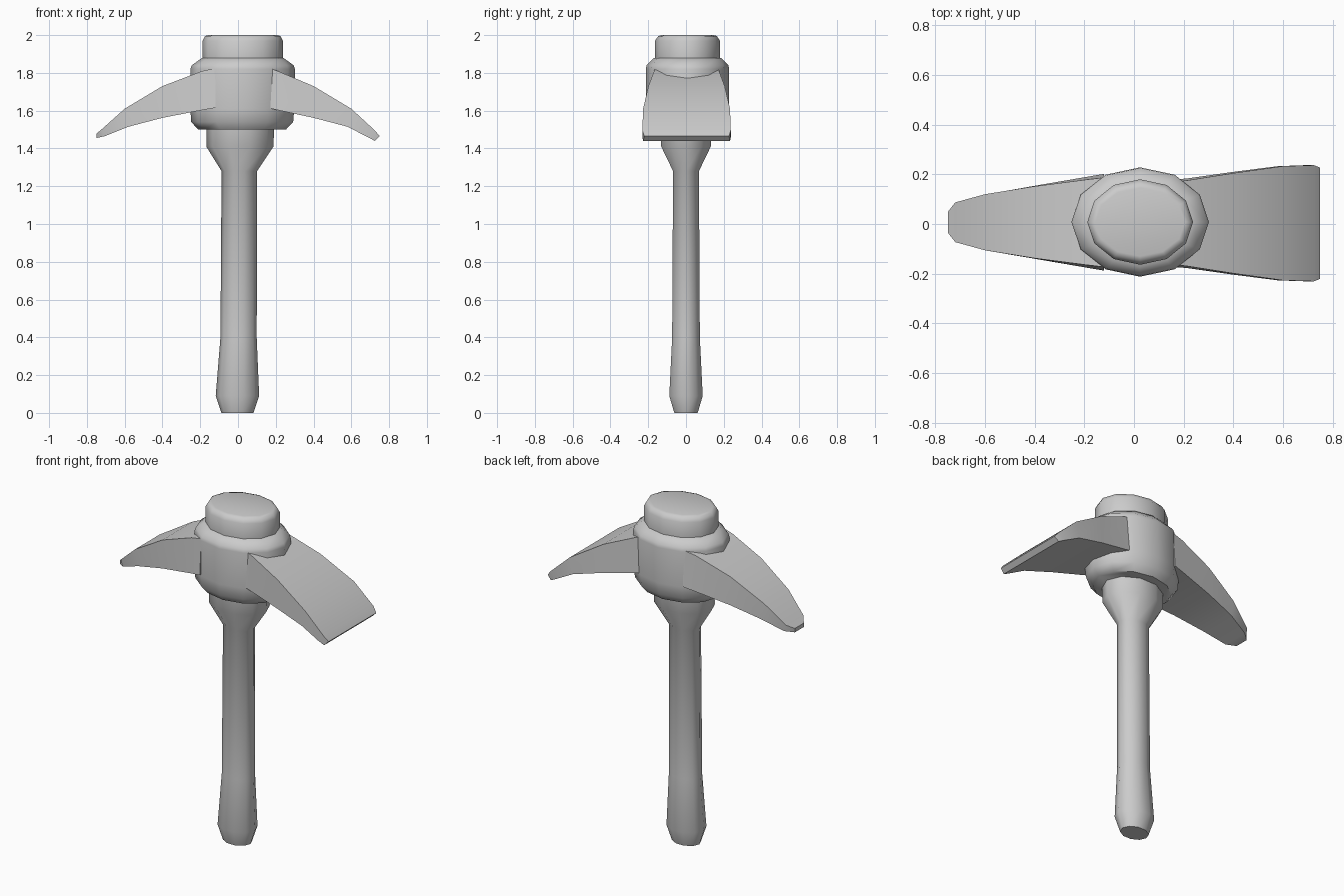
import bpy, bmesh
from math import cos, sin, pi, radians


def loft(name, rings, angle):
    """Skin a list of equal-length vertex rings and cap both ends."""
    bm = bmesh.new()
    loops = [[bm.verts.new(p) for p in ring] for ring in rings]
    n = len(loops[0])
    for a, b in zip(loops, loops[1:]):
        for i in range(n):
            j = (i + 1) % n
            bm.faces.new((a[i], a[j], b[j], b[i]))
    bm.faces.new(loops[0][::-1])
    bm.faces.new(loops[-1])
    bmesh.ops.recalc_face_normals(bm, faces=bm.faces)
    mesh = bpy.data.meshes.new(name)
    bm.to_mesh(mesh)
    bm.free()
    obj = bpy.data.objects.new(name, mesh)
    bpy.context.collection.objects.link(obj)
    bpy.ops.object.select_all(action='DESELECT')
    obj.select_set(True)
    bpy.context.view_layer.objects.active = obj
    bpy.ops.object.shade_smooth_by_angle(angle=radians(angle))
    return obj


def oval_loft(name, profile, sides, cy=0.0, angle=50):
    """Profile rows: z, x centre, x radius, y radius."""
    rings = [[(cx + rx * cos(2 * pi * i / sides), cy + ry * sin(2 * pi * i / sides), z)
              for i in range(sides)] for z, cx, rx, ry in profile]
    return loft(name, rings, angle)


def blade(name, sections, cy=0.007):
    """Section rows: x, top z, bottom z, top half width, bottom half width."""
    rings = [[(x, cy - wt, zt), (x, cy + wt, zt), (xb, cy + wb, zb), (xb, cy - wb, zb)]
             for x, xb, zt, zb, wt, wb in sections]
    return loft(name, rings, 30)


# Wooden handle with flared foot and shoulder
oval_loft("handle", [
    (0.00, -0.003, 0.085, 0.065), (0.09, -0.003, 0.115, 0.093),
    (0.40, 0.003, 0.096, 0.077), (1.28, 0.007, 0.094, 0.072),
    (1.41, 0.010, 0.178, 0.138), (1.55, 0.012, 0.180, 0.140)], 10)

# Handle end poking out above the head
oval_loft("handle_top", [
    (1.80, 0.025, 0.213, 0.172), (1.88, 0.025, 0.213, 0.172),
    (1.97, 0.025, 0.213, 0.172), (1.995, 0.025, 0.200, 0.155),
    (2.00, 0.025, 0.180, 0.138)], 12, 0.008)

# Metal socket around the handle
oval_loft("head_collar", [
    (1.50, 0.022, 0.232, 0.180), (1.54, 0.022, 0.270, 0.212),
    (1.61, 0.023, 0.275, 0.220), (1.82, 0.025, 0.277, 0.220),
    (1.84, 0.025, 0.270, 0.217), (1.88, 0.025, 0.215, 0.178)], 12, 0.008)

# Narrow pick blade: x top, x bottom, z top, z bottom, half widths top and bottom
blade("pick_blade", [
    (-0.12, -0.12, 1.825, 1.615, 0.180, 0.195), (-0.19, -0.19, 1.81, 1.603, 0.172, 0.183),
    (-0.40, -0.40, 1.73, 1.562, 0.145, 0.147), (-0.60, -0.58, 1.61, 1.515, 0.113, 0.115),
    (-0.72, -0.705, 1.503, 1.465, 0.080, 0.080), (-0.75, -0.75, 1.478, 1.455, 0.042, 0.042)])

# Wide adze blade
blade("adze_blade", [
    (0.14, 0.14, 1.835, 1.62, 0.165, 0.175), (0.21, 0.21, 1.81, 1.603, 0.172, 0.180),
    (0.40, 0.40, 1.73, 1.562, 0.202, 0.207), (0.60, 0.58, 1.61, 1.515, 0.230, 0.230),
    (0.725, 0.69, 1.495, 1.458, 0.234, 0.234), (0.75, 0.725, 1.465, 1.44, 0.224, 0.230)], 0.003)
